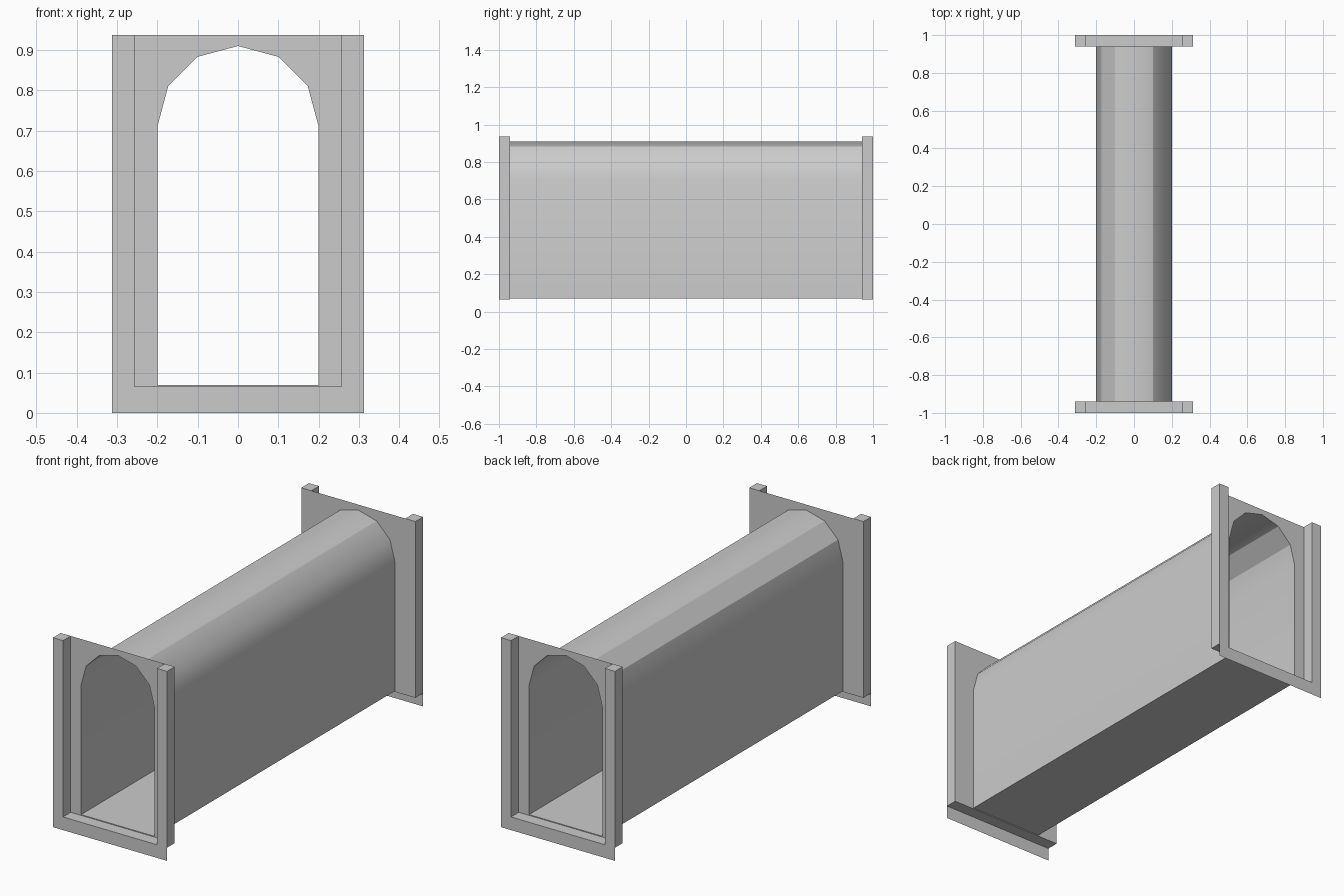
import bpy, bmesh, math
from mathutils import Vector

if "Cube" in bpy.data.objects:
    bpy.data.objects.remove(bpy.data.objects["Cube"])

W, H = 0.312, 0.937        # half width and height of the end frames
PI, SILL = 0.257, 0.065    # inner edge of posts, sill height
YO, YI = 1.0, 0.94         # outer and inner end planes
R, SPRING, FLOOR = 0.2, 0.71, 0.069

# Arch, from the right springing over the crown to the left one
arch = [(R * math.cos(math.radians(a)), SPRING + R * math.sin(math.radians(a)))
        for a in range(0, 181, 30)]


def make(name, bm):
    bmesh.ops.remove_doubles(bm, verts=bm.verts, dist=1e-5)
    me = bpy.data.meshes.new(name)
    bm.to_mesh(me)
    bm.free()
    ob = bpy.data.objects.new(name, me)
    bpy.context.collection.objects.link(ob)
    return ob


def face(bm, pts, facing):
    f = bm.faces.new([bm.verts.new(p) for p in pts])
    f.normal_update()
    if f.normal.dot(Vector(facing)) < 0:
        f.normal_flip()
    return f


# Tunnel: thin arched tube, open at both ends
bm = bmesh.new()
outline = [(R, FLOOR)] + arch + [(-R, FLOOR)]
front = [bm.verts.new((x, -YI, z)) for x, z in outline]
back = [bm.verts.new((x, YI, z)) for x, z in outline]
n = len(outline)
for i in range(n):
    j = (i + 1) % n
    bm.faces.new((front[i], back[i], back[j], front[j])).smooth = True
bmesh.ops.recalc_face_normals(bm, faces=bm.faces)
mid = sum((f.normal.dot(f.calc_center_median() - Vector((0, 0, 0.5))) for f in bm.faces))
if mid < 0:
    bmesh.ops.reverse_faces(bm, faces=bm.faces)
for i in (0, 3, 5, 6, n - 1):      # creases at the floor and on the vault
    bm.edges.get((front[i], back[i])).smooth = False
make("tunnel", bm)


def end_frame(s):
    tag = "front" if s < 0 else "back"
    out = (0, s, 0)

    # End wall with the arched opening, two mirrored halves
    bm = bmesh.new()
    for m in (1, -1):
        half = [(0, SILL), (W, SILL), (W, H), (0, H)]
        half += [arch[i] for i in (3, 2, 1, 0)] + [(R, FLOOR), (0, FLOOR)]
        face(bm, [(m * x, s * YI, z) for x, z in half], out)
    make(tag + "_end_wall", bm)

    # Side posts and thin sill with its hanging lip
    bm = bmesh.new()
    for m in (1, -1):
        face(bm, [(m * x, s * YO, z) for x, z in
                  ((PI, SILL), (W, SILL), (W, H), (PI, H))], out)
        for x, d in ((PI, -m), (W, m)):
            face(bm, [(m * x, s * y, z) for y, z in
                      ((YO, SILL), (YI, SILL), (YI, H), (YO, H))], (d, 0, 0))
        face(bm, [(m * x, s * y, H) for x, y in
                  ((PI, YO), (W, YO), (W, YI), (PI, YI))], (0, 0, 1))
    make(tag + "_posts", bm)

    bm = bmesh.new()
    xs = (-W, -PI, PI, W)
    for a, b in zip(xs, xs[1:]):
        face(bm, [(a, s * YO, SILL), (b, s * YO, SILL),
                  (b, s * YI, SILL), (a, s * YI, SILL)],
             (0, 0, 1 if a == -PI else -1))
        face(bm, [(a, s * YO, 0), (b, s * YO, 0),
                  (b, s * YO, SILL), (a, s * YO, SILL)], out)
    make(tag + "_sill", bm)


for side in (-1, 1):
    end_frame(side)
